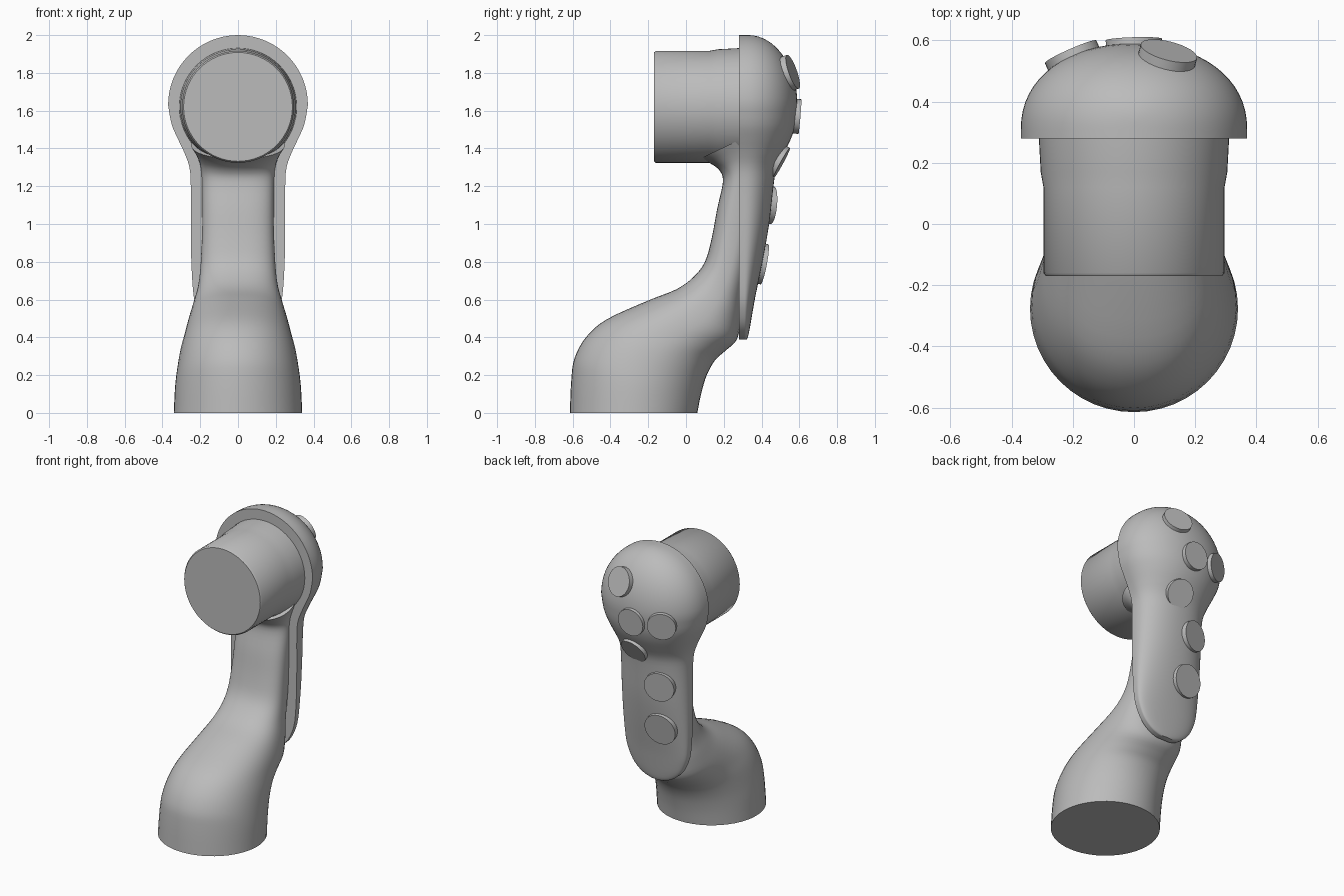
import bpy, bmesh, math
from mathutils import Vector
from mathutils.bvhtree import BVHTree

cube = bpy.data.objects.get("Cube")
if cube:
    bpy.data.objects.remove(cube, do_unlink=True)

grey = bpy.data.materials.new("plain grey")
grey.use_nodes = True
grey.diffuse_color = (0.5, 0.5, 0.5, 1)
grey.node_tree.nodes["Principled BSDF"].inputs["Base Color"].default_value = (0.5, 0.5, 0.5, 1)


def smooth_rows(rows, steps):
    """Catmull-Rom interpolation through rows of numbers."""
    out = []
    for i in range(len(rows) - 1):
        p0, p1 = rows[max(i - 1, 0)], rows[i]
        p2, p3 = rows[i + 1], rows[min(i + 2, len(rows) - 1)]
        for k in range(steps):
            t = k / steps
            out.append([b + t / 2 * (c - a + t * (2*a - 5*b + 4*c - d + t * (3*b - a - 3*c + d)))
                        for a, b, c, d in zip(p0, p1, p2, p3)])
    return out + [list(rows[-1])]


def loft(name, rings, angle=40):
    """Skin closed rings of equal length, cap both ends."""
    bm = bmesh.new()
    loops = [[bm.verts.new(p) for p in ring] for ring in rings]
    n = len(loops[0])
    for a, b in zip(loops, loops[1:]):
        for i in range(n):
            j = (i + 1) % n
            bm.faces.new((a[i], a[j], b[j], b[i]))
    bm.faces.new(loops[0])
    bm.faces.new(loops[-1])
    bmesh.ops.recalc_face_normals(bm, faces=bm.faces)
    mesh = bpy.data.meshes.new(name)
    bm.to_mesh(mesh)
    bm.free()
    mesh.materials.append(grey)
    obj = bpy.data.objects.new(name, mesh)
    bpy.context.collection.objects.link(obj)
    bpy.ops.object.select_all(action='DESELECT')
    obj.select_set(True)
    bpy.context.view_layer.objects.active = obj
    bpy.ops.object.shade_smooth_by_angle(angle=math.radians(angle))
    return obj


def power(v, e):
    return math.copysign(abs(v) ** (2 / e), v)


# Curved body: front y, front z, back y, back z, half width, squareness
body_rows = [
    (-.615, 0, .06, 0, .34, 2),
    (-.607, .18, .08, .1, .333, 2),
    (-.59, .29, .11, .2, .32, 2.05),
    (-.53, .4, .155, .28, .303, 2.1),
    (-.42, .495, .21, .33, .283, 2.2),
    (-.2, .595, .27, .39, .26, 2.3),
    (-.05, .655, .29, .5, .235, 2.4),
    (.04, .72, .30, .6, .213, 2.5),
    (.1, .8, .32, .72, .2, 2.6),
    (.135, .92, .35, .9, .192, 2.7),
    (.165, 1.08, .38, 1.08, .19, 2.7),
    (.195, 1.22, .4, 1.25, .192, 2.7),
    (.18, 1.28, .4, 1.35, .2, 2.6),
    (.13, 1.32, .4, 1.42, .22, 2.4),
    (.07, 1.345, .4, 1.5, .25, 2.2),
]
body = []
for yf, zf, yb, zb, w, e in smooth_rows(body_rows, 4):
    ring = []
    for i in range(48):
        a = math.tau * i / 48
        s = (1 + power(math.sin(a), e)) / 2
        ring.append((w * power(math.cos(a), e), yf + (yb - yf) * s, zf + (zb - zf) * s))
    body.append(ring)
loft("curved_body", body)

# Round head barrel pointing forward
barrel = [(.288, -.17), (.296, -.16), (.296, .12), (.305, .17), (.312, .3)]
loft("head_barrel", [[(r * math.cos(math.tau * i / 64), y, 1.62 + r * math.sin(math.tau * i / 64))
                      for i in range(64)] for r, y in barrel])

# Back shell: height, half width, back y; the top is a dome
shell_rows = [
    (.388, .05, .322), (.41, .11, .33), (.46, .17, .34), (.53, .21, .352), (.62, .235, .368),
    (.8, .247, .405), (1, .25, .44), (1.2, .25, .463), (1.3, .257, .48),
    (1.38, .285, .52), (1.45, .318, .555), (1.53, .352, .58), (1.63, .37, .59),
]
shell_rows = smooth_rows(shell_rows, 3)
for i in range(1, 17):
    t = math.radians(89) * i / 16
    shell_rows.append([1.63 + .37 * math.sin(t), .37 * math.cos(t), .33 + .26 * math.cos(t)])
shell = []
for z, w, yb in shell_rows:
    ring = [(w, .28, z)]
    for i in range(33):
        a = math.pi * i / 32
        ring.append((w * power(math.cos(a), 2.15), .31 + (yb - .31) * power(math.sin(a), 2.15), z))
    ring.append((-w, .28, z))
    shell.append(ring)
shell_obj = loft("back_shell", shell)

# Round buttons lying on the shell: x, height, radius
tree = BVHTree.FromPolygons([v.co for v in shell_obj.data.vertices],
                            [list(p.vertices) for p in shell_obj.data.polygons])
buttons = [(.11, 1.8, .095), (0, 1.57, .092), (-.2, 1.58, .092),
           (.045, 1.33, .092), (-.11, 1.1, .1), (-.09, .79, .108)]
for n, (x, z, r) in enumerate(buttons):
    hit, normal, _, _ = tree.ray_cast(Vector((x, 2, z)), Vector((0, -1, 0)))
    if normal.y < 0:
        normal = -normal
    turn = normal.to_track_quat('Z', 'Y')
    rings = [[hit + turn @ Vector((r * math.cos(math.tau * i / 32), r * math.sin(math.tau * i / 32), h))
              for i in range(32)] for h in (-.025, .018)]
    loft("button_%d" % (n + 1), rings)
